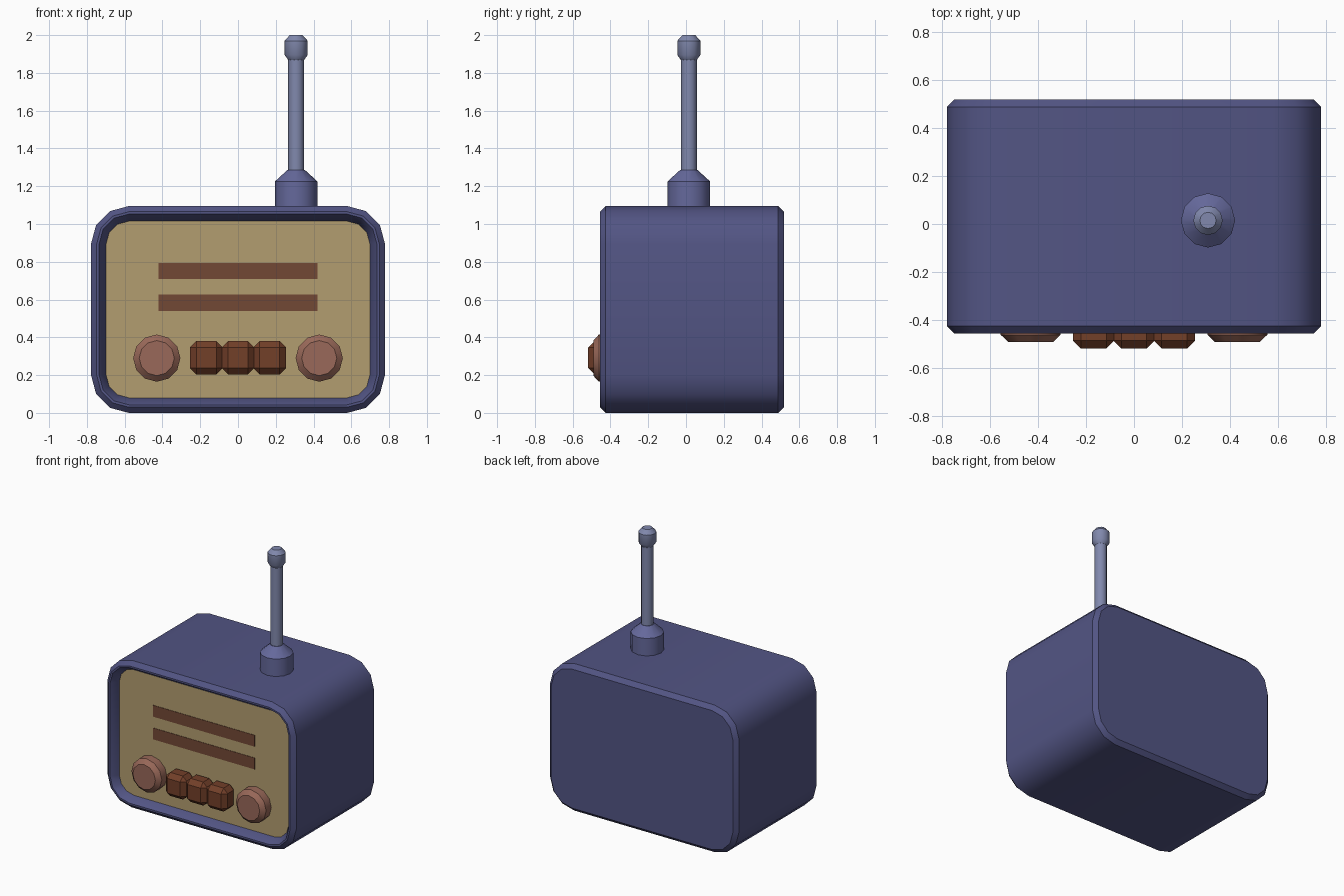
import bpy, bmesh, math
from mathutils import Vector

if "Cube" in bpy.data.objects:
    bpy.data.objects.remove(bpy.data.objects["Cube"])


def material(name, rgb):
    m = bpy.data.materials.new(name)
    m.diffuse_color = (*rgb, 1)
    m.use_nodes = True
    m.node_tree.nodes["Principled BSDF"].inputs["Base Color"].default_value = m.diffuse_color
    return m


BLUE = material("case_blue", (0.085, 0.09, 0.23))
TAN = material("panel_tan", (0.45, 0.34, 0.16))
DARK = material("slot_brown", (0.17, 0.065, 0.035))
PINK = material("knob_rose", (0.32, 0.14, 0.10))
BROWN = material("button_brown", (0.17, 0.05, 0.022))
STEEL = material("antenna_steel", (0.22, 0.25, 0.42))
VIOLET = material("mount_violet", (0.13, 0.14, 0.33))


def finish(bm, name, mat):
    bmesh.ops.recalc_face_normals(bm, faces=bm.faces)
    me = bpy.data.meshes.new(name)
    bm.to_mesh(me)
    bm.free()
    ob = bpy.data.objects.new(name, me)
    bpy.context.collection.objects.link(ob)
    me.materials.append(mat)
    bpy.ops.object.select_all(action='DESELECT')
    bpy.context.view_layer.objects.active = ob
    ob.select_set(True)
    bpy.ops.object.shade_smooth_by_angle(angle=math.radians(35))
    return ob


def loft(name, rings, mat):
    """Skin a list of equal-length point rings and cap both ends."""
    bm = bmesh.new()
    loops = [[bm.verts.new(p) for p in r] for r in rings]
    n = len(loops[0])
    for a, b in zip(loops, loops[1:]):
        for i in range(n):
            j = (i + 1) % n
            bm.faces.new((a[i], a[j], b[j], b[i]))
    bm.faces.new(loops[0])
    bm.faces.new(loops[-1])
    return finish(bm, name, mat)


def rounded(inset, y, hw=0.778, h=1.095, radius=0.2, seg=3):
    """Rounded rectangle ring in the XZ plane, offset inwards by inset."""
    cx, cz, r = hw - radius, h / 2 - radius, radius - inset
    pts = []
    for q, (sx, sz) in enumerate(((1, 1), (-1, 1), (-1, -1), (1, -1))):
        for k in range(seg + 1):
            a = math.pi / 2 * (q + k / seg)
            pts.append((sx * cx + r * math.cos(a), y, h / 2 + sz * cz + r * math.sin(a)))
    return pts


def lathe(name, profile, origin, mat, axis='Z', n=12):
    """Turn (radius, distance) pairs around Z, or around -Y for front parts."""
    rings = []
    for r, d in profile:
        ring = []
        for i in range(n):
            a = 2 * math.pi * i / n
            u, v = r * math.cos(a), r * math.sin(a)
            ring.append(Vector(origin) + Vector((u, v, d) if axis == 'Z' else (u, -d, v)))
        rings.append(ring)
    return loft(name, rings, mat)


def box(name, centre, size, mat, bevel=0):
    bm = bmesh.new()
    bmesh.ops.create_cube(bm, size=1)
    bmesh.ops.scale(bm, vec=size, verts=bm.verts)
    bmesh.ops.translate(bm, vec=centre, verts=bm.verts)
    if bevel:
        bmesh.ops.bevel(bm, geom=bm.edges[:], offset=bevel, segments=1, affect='EDGES')
    return finish(bm, name, mat)


# Case: chamfered shell with a rim and a sloped recess at the front
loft("case", [rounded(i, y) for i, y in (
    (0.03, 0.518), (0, 0.488), (0, -0.425), (0.03, -0.455),
    (0.043, -0.455), (0.08, -0.40), (0.08, -0.385))], BLUE)

# Front panel and its two speaker slots
loft("front_panel", [rounded(0.08, -0.39), rounded(0.08, -0.40)], TAN)
for i, z in enumerate((0.583, 0.752)):
    box(f"speaker_slot_{i + 1}", (0, -0.398, z), (0.84, 0.01, 0.085), DARK)

# Round dials
for side, x in (("left", -0.43), ("right", 0.43)):
    lathe(f"{side}_dial", ((0.125, 0), (0.125, 0.063), (0.093, 0.093)),
          (x, -0.398, 0.29), PINK, axis='Y')

# Push buttons
for i in range(3):
    box(f"button_{i + 1}", ((i - 1) * 0.168, -0.449, 0.292),
        (0.172, 0.138, 0.175), BROWN, bevel=0.033)

# Antenna: mount, rod and tip
AX = (0.308, 0.015, 0)
lathe("antenna_mount", ((0.113, 1.08), (0.113, 1.225), (0.045, 1.287)), AX, VIOLET)
lathe("antenna_rod", ((0.042, 1.27), (0.042, 1.88)), AX, STEEL)
lathe("antenna_tip", ((0.042, 1.868), (0.061, 1.895), (0.061, 1.97), (0.034, 2.0)), AX, STEEL)
